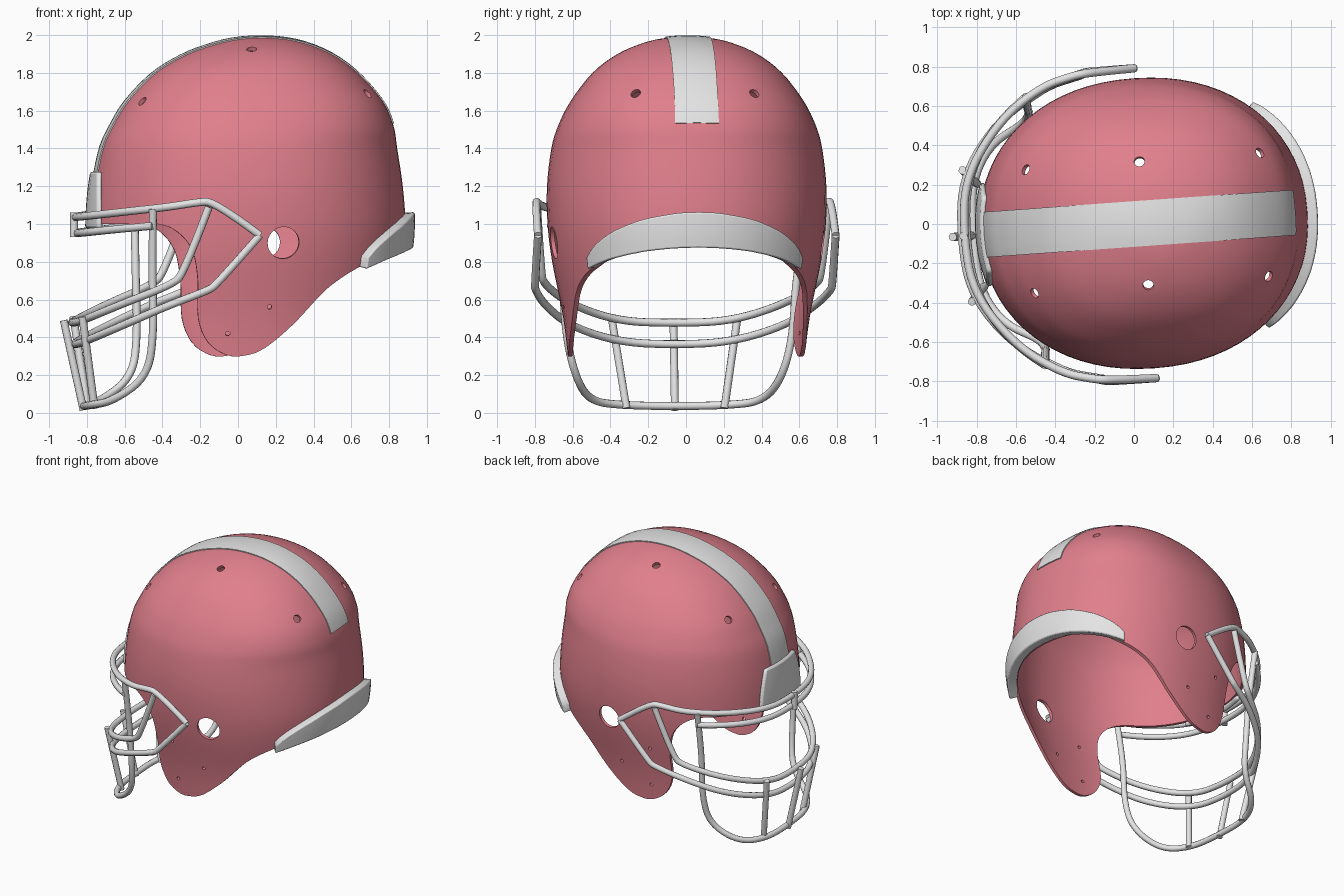
import bpy, bmesh, math
from mathutils import Vector
from mathutils.bvhtree import BVHTree

if "Cube" in bpy.data.objects:
    bpy.data.objects.remove(bpy.data.objects["Cube"])

YAW = math.radians(4.1)


def material(name, rgb):
    m = bpy.data.materials.new(name)
    m.use_nodes = True
    m.diffuse_color = (*rgb, 1)
    m.node_tree.nodes["Principled BSDF"].inputs["Base Color"].default_value = (*rgb, 1)
    return m


PINK = material("rose_red", (0.75, 0.215, 0.265))
WHITE = material("light_grey", (0.78, 0.78, 0.78))


def smooth(pts, n=4, after=None):
    """Catmull-Rom through points of any dimension."""
    p = [pts[0]] + list(pts) + [after or pts[-1]]
    out = []
    for a, b, c, d in zip(p, p[1:], p[2:], p[3:]):
        for k in range(n):
            t = k / n
            out.append([0.5 * (2 * q + (r - o) * t + (2 * o - 5 * q + 4 * r - s) * t * t
                               + (3 * q - o - 3 * r + s) * t ** 3)
                        for o, q, r, s in zip(a, b, c, d)])
    return out + [list(pts[-1])]


def loft(sections, caps=False):
    """Bridge closed loops of points."""
    bm = bmesh.new()
    loops = [[bm.verts.new(p) for p in s] for s in sections]
    for a, b in zip(loops, loops[1:]):
        for i in range(len(a)):
            j = (i + 1) % len(a)
            bm.faces.new((a[i], a[j], b[j], b[i]))
    if caps:
        bm.faces.new(loops[0])
        bm.faces.new(loops[-1])
    bmesh.ops.remove_doubles(bm, verts=bm.verts, dist=1e-4)
    bmesh.ops.recalc_face_normals(bm, faces=bm.faces)
    return bm


def to_object(name, bm, mat):
    me = bpy.data.meshes.new(name)
    bm.to_mesh(me)
    ob = bpy.data.objects.new(name, me)
    bpy.context.collection.objects.link(ob)
    me.materials.append(mat)
    return ob


def activate(ob):
    bpy.ops.object.select_all(action="DESELECT")
    ob.select_set(True)
    bpy.context.view_layer.objects.active = ob


def finish(ob, angle=40):
    activate(ob)
    bpy.ops.object.shade_smooth_by_angle(angle=math.radians(angle))
    ob.rotation_euler.z = YAW


def cut(ob, cutter):
    mod = ob.modifiers.new("cut", "BOOLEAN")
    mod.operation, mod.solver, mod.object = "DIFFERENCE", "EXACT", cutter
    activate(ob)
    bpy.ops.object.modifier_apply(modifier=mod.name)
    bpy.data.objects.remove(cutter)


# Shell: rings given as height, front x, back x, half width, roundness power
rings = [(0.2, -0.72, 0.77, 0.615, 2.15), (0.5, -0.75, 0.81, 0.65, 2.15), (0.8, -0.78, 0.865, 0.71, 2.15),
         (1.0, -0.785, 0.885, 0.735, 2.15), (1.2, -0.77, 0.872, 0.738, 2.15), (1.4, -0.73, 0.842, 0.715, 2.2),
         (1.52, -0.675, 0.822, 0.68, 2.3), (1.65, -0.595, 0.765, 0.615, 2.35),
         (1.8, -0.45, 0.635, 0.5, 2.3), (1.9, -0.285, 0.50, 0.37, 2.15), (1.96, -0.12, 0.36, 0.23, 2),
         (1.985, 0.0, 0.24, 0.115, 2), (1.992, 0.12, 0.12, 0, 2)]
z, xf, xb, w, n = rings[-2]
SEG = 72
dome = []


def power(v, e):
    return math.copysign(abs(v) ** e, v)


for z, xf, xb, w, n in smooth(rings, 4, after=(z, xb, xf, -w, n)):
    angles = [2 * math.pi * i / SEG for i in range(SEG)]
    dome.append([((xf + xb) / 2 + (xb - xf) / 2 * power(math.cos(a), 2 / n),
                  w * power(math.sin(a), 2 / n), z) for a in angles])
bm = loft(dome)
tree = BVHTree.FromBMesh(bm)
shell = to_object("shell", bm, PINK)
activate(shell)
sol = shell.modifiers.new("thickness", "SOLIDIFY")
sol.thickness, sol.offset = 0.022, -1
bpy.ops.object.modifier_apply(modifier=sol.name)


def hit(origin, direction):
    p, n, _, _ = tree.ray_cast(Vector(origin), Vector(direction).normalized())
    return p, n


# Face opening, ear flaps and neck edge cut from the side
edge = [(-1.2, 1.0), (-0.6, 1.0), (-0.47, 1.0), (-0.37, 0.96), (-0.29, 0.86), (-0.26, 0.7),
        (-0.255, 0.5), (-0.2, 0.37), (-0.1, 0.305), (0, 0.305), (0.1, 0.345), (0.25, 0.47),
        (0.4, 0.63), (0.5, 0.71), (0.62, 0.78), (0.8, 0.87), (1.2, 0.92)]
outline = smooth(edge, 4) + [(1.2, -0.2), (-1.2, -0.2)]
trim = loft([[(x, y, z) for x, z in outline] for y in (-1, 1)], caps=True)
cut(shell, to_object("trim_cutter", trim, PINK))


def drill(origin, direction, radius):
    p, n = hit(origin, direction)
    bpy.ops.mesh.primitive_cylinder_add(vertices=24, radius=radius, depth=0.2, location=p,
                                        rotation=n.to_track_quat("Z", "Y").to_euler())
    cut(shell, bpy.context.object)


# Vent, ear and snap holes on both sides
for side in (-1, 1):
    for x in (-0.53, 0.05, 0.665):
        drill((x, side * 0.315, 1.0), (0, 0, 1), 0.027)
    for x, z, r in ((0.19, 0.9, 0.085), (-0.12, 0.72, 0.012), (0.12, 0.56, 0.012), (-0.1, 0.42, 0.012)):
        drill((x, 0, z), (0, side, 0), r)
finish(shell, 35)


def pad(name, rows, outward, inward, bevel):
    """Closed slab that follows the shell; rows are lists of surface hits."""
    sections = [[p + n * outward for p, n in r] + [p - n * inward for p, n in reversed(r)]
                for r in rows]
    ob = to_object(name, loft(sections, caps=True), WHITE)
    if bevel:
        mod = ob.modifiers.new("soft_edges", "BEVEL")
        mod.width, mod.segments = bevel, 2
        mod.angle_limit = math.radians(50)
    finish(ob, 50)


# Centre stripe
rows = []
for i in range(49):
    a = math.radians(180 - 150.5 * i / 48)
    rows.append([hit((0.05, 0.115 * k / 4, 1.1), (math.cos(a), 0, math.sin(a))) for k in range(-4, 5)])
pad("centre_stripe", rows, 0.007, 0.008, 0)

# Brow pad
rows = []
for i in range(9):
    t = i / 8
    half = 0.26 - 0.07 * t * t
    rows.append([hit((0, half * k / 6, 0.975 + 0.3 * t), (-1, 0, 0)) for k in range(-6, 7)])
pad("brow_pad", rows, 0.024, 0.01, 0.015)

# Neck pad
rows = []
for i in range(33):
    u = i / 16 - 1
    a, f = math.radians(43.5 * u), 1 - u * u
    low, high = 0.77 + 0.11 * f, 0.83 + 0.23 * f ** 0.8
    rows.append([hit((0.05, 0, low + (high - low) * k / 5), (math.cos(a), math.sin(a), 0))
                 for k in range(6)])
pad("neck_pad", rows, 0.052, 0.015, 0.018)


def bar(name, pts, mirrored=True, radius=0.021):
    """Round bar; mirrored paths start on the centre line."""
    if mirrored:
        pts = [(x, -y, z) for x, y, z in reversed(pts[1:])] + list(pts)
    cu = bpy.data.curves.new(name, "CURVE")
    cu.dimensions = "3D"
    cu.bevel_depth, cu.bevel_resolution, cu.use_fill_caps = radius, 3, True
    sp = cu.splines.new("NURBS")
    sp.points.add(len(pts) - 1)
    for q, p in zip(sp.points, pts):
        q.co = (*p, 1)
    sp.order_u = min(3, len(pts))
    sp.use_endpoint_u = True
    sp.resolution_u = 6
    cu.materials.append(WHITE)
    ob = bpy.data.objects.new(name, cu)
    bpy.context.collection.objects.link(ob)
    activate(ob)
    bpy.ops.object.convert(target="MESH")
    finish(bpy.context.object)


# Face guard: cross bars
corner = (0.06, 0.79, 0.94)
bar("guard_top_bar", [(-0.87, 0, 1.035), (-0.84, 0.3, 1.04), (-0.64, 0.58, 1.065), (-0.42, 0.73, 1.09),
                      (-0.27, 0.77, 1.115), (-0.18, 0.785, 1.12), corner])
bar("guard_lower_bar", [(-0.87, 0, 0.36), (-0.84, 0.3, 0.375), (-0.66, 0.57, 0.46), (-0.42, 0.72, 0.57),
                        (-0.21, 0.785, 0.65), (-0.17, 0.79, 0.68), corner])
bar("guard_middle_bar", [(-0.885, 0, 0.475), (-0.855, 0.3, 0.485), (-0.66, 0.57, 0.575), (-0.4, 0.725, 0.68),
                         (-0.34, 0.745, 0.74), (-0.21, 0.775, 1.09)])
bar("guard_brow_bar", [(-0.86, 0, 0.95), (-0.83, 0.3, 0.955), (-0.66, 0.57, 0.975), (-0.5, 0.685, 0.99)])

# Face guard: chin loop and upright struts
bar("guard_chin_loop", [(-0.82, 0, 0.035), (-0.81, 0.27, 0.04), (-0.7, 0.46, 0.06), (-0.52, 0.55, 0.19),
                        (-0.49, 0.605, 0.42), (-0.5, 0.62, 0.75), (-0.5, 0.685, 1.08)])
bar("guard_centre_strut", [(-0.925, 0, 0.49), (-0.82, 0, 0.015)], False)
bar("guard_brow_strut", [(-0.87, 0, 1.06), (-0.87, 0, 0.93)], False)
for side, label in ((-1, "right"), (1, "left")):
    bar("guard_strut_" + label, [(-0.85, side * 0.335, 0.51), (-0.78, side * 0.26, 0.025)], False)
